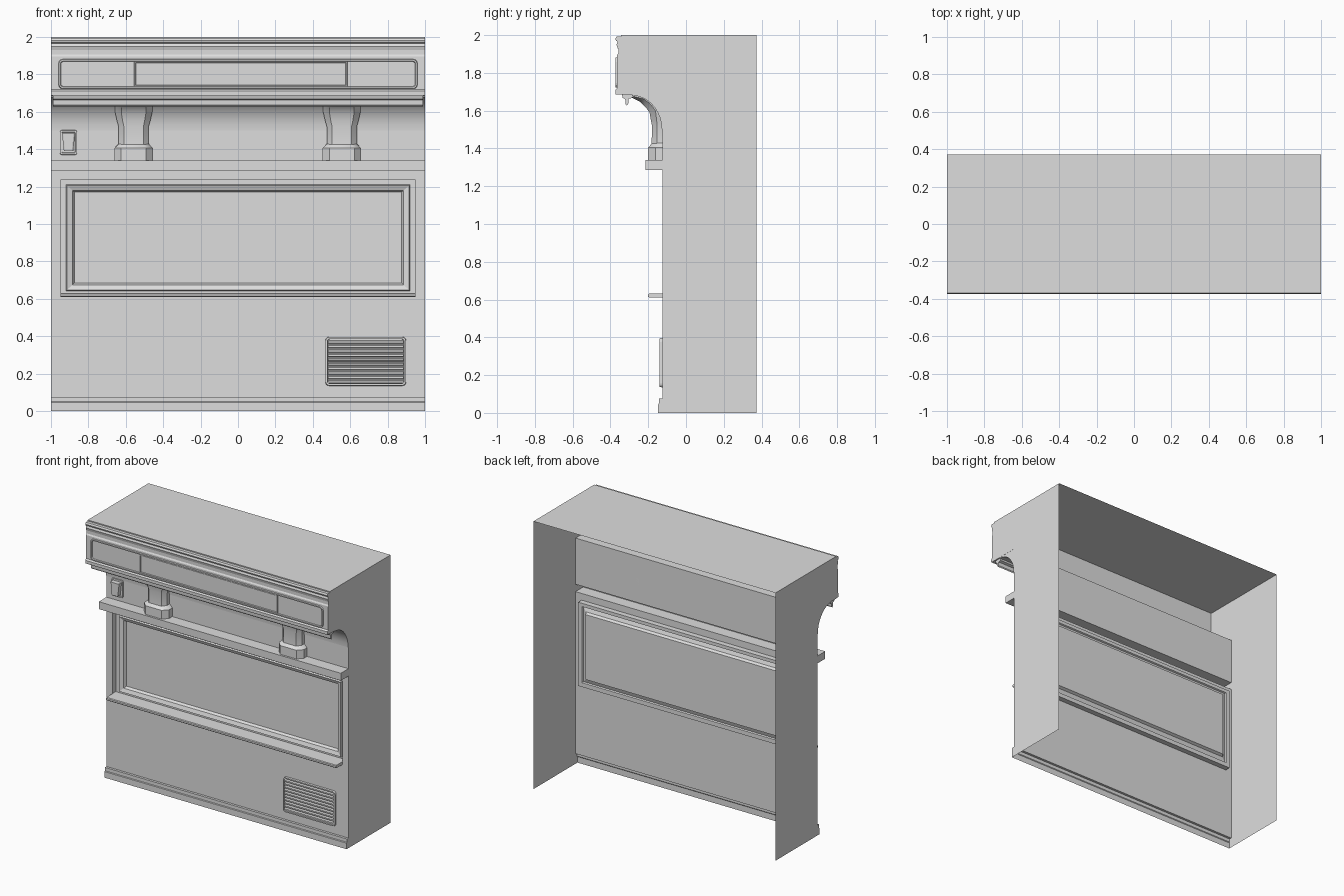
import bpy, bmesh, math
from mathutils import Vector

cube = bpy.data.objects.get("Cube")
if cube:
    bpy.data.objects.remove(cube, do_unlink=True)

grey = bpy.data.materials.new("plain grey")
grey.use_nodes = True
COLOUR = (0.73, 0.73, 0.73, 1)
grey.diffuse_color = COLOUR
grey.node_tree.nodes["Principled BSDF"].inputs["Base Color"].default_value = COLOUR

WALL, SIGN, BACK, TOP = -0.125, -0.345, 0.372, 2.0


def finish(name, bm, fix_normals=True, smooth=False):
    bmesh.ops.remove_doubles(bm, verts=bm.verts, dist=0.0002)
    if fix_normals:
        bmesh.ops.recalc_face_normals(bm, faces=bm.faces)
    mesh = bpy.data.meshes.new(name)
    bm.to_mesh(mesh)
    bm.free()
    mesh.materials.append(grey)
    obj = bpy.data.objects.new(name, mesh)
    bpy.context.collection.objects.link(obj)
    if smooth:
        bpy.ops.object.select_all(action='DESELECT')
        obj.select_set(True)
        bpy.context.view_layer.objects.active = obj
        bpy.ops.object.shade_smooth_by_angle(angle=math.radians(35))


def loft(bm, loops, closed=True):
    """Skin a list of point loops and return the vertex loops."""
    rows = [[bm.verts.new(p) for p in loop] for loop in loops]
    for a, b in zip(rows, rows[1:]):
        n = len(a)
        for i in range(n if closed else n - 1):
            j = (i + 1) % n
            bm.faces.new((a[i], a[j], b[j], b[i]))
    return rows


def rounded_rect(x0, x1, z0, z1, y, r):
    r = max(r, 0.0005)
    corners = ((x1 - r, z0 + r, -90), (x1 - r, z1 - r, 0),
               (x0 + r, z1 - r, 90), (x0 + r, z0 + r, 180))
    return [(cx + r * math.cos(math.radians(a + s)), y, cz + r * math.sin(math.radians(a + s)))
            for cx, cz, a in corners for s in (0, 30, 60, 90)]


def panel(name, rect, steps):
    """Front-facing panel of nested outlines; each step is (inset, y, corner radius)."""
    x0, x1, z0, z1 = rect
    bm = bmesh.new()
    rows = loft(bm, [rounded_rect(x0 + d, x1 - d, z0 + d, z1 - d, y, r) for d, y, r in steps])
    bm.faces.new(rows[-1])
    finish(name, bm, False)


def extrude_x(name, profile, half, smooth=False):
    bm = bmesh.new()
    for end in loft(bm, [[(x, y, z) for y, z in profile] for x in (-half, half)]):
        bm.faces.new(end)
    finish(name, bm, smooth=smooth)


# Hollow shell: the profile runs up the front and back over the roof
WIN_LOW, WIN_HIGH, SIGN_LOW = 0.605, 1.285, 1.685
front = [(-0.147, 0), (-0.147, 0.045), (-0.143, 0.05), (-0.143, 0.075), (WALL, 0.075),
         (WALL, WIN_LOW), (WALL, WIN_HIGH), (-0.215, WIN_HIGH), (-0.215, 1.34), (WALL, 1.34),
         (WALL, SIGN_LOW), (SIGN, SIGN_LOW), (SIGN, TOP), (BACK, TOP)]
bm = bmesh.new()
ends = loft(bm, [[(x, y, z) for y, z in front] for x in (-1, 1)], closed=False)
for row in ends:
    foot = bm.verts.new((row[0].co.x, BACK, 0))
    bm.faces.new(row + [foot])
bmesh.ops.recalc_face_normals(bm, faces=bm.faces)
# Leave the window strip open for its recessed panel
strip = [f for f in bm.faces if len(f.verts) == 4
         and abs(f.calc_center_median().z - (WIN_LOW + WIN_HIGH) / 2) < 0.01]
bmesh.ops.delete(bm, geom=strip, context='FACES')
finish("shop_shell", bm, False)

# Window wall with a stepped recess and a raised inner frame
bm = bmesh.new()
rects = [(1, WIN_LOW, WIN_HIGH, WALL), (0.95, 0.63, 1.235, WALL), (0.95, 0.63, 1.235, -0.085),
         (0.92, 0.642, 1.21, -0.085), (0.915, 0.647, 1.205, -0.095), (0.885, 0.675, 1.18, -0.085),
         (0.875, 0.685, 1.17, -0.065)]
rows = loft(bm, [rounded_rect(-x, x, a, b, y, 0) for x, a, b, y in rects])
bm.faces.new(rows[-1])
finish("window_wall", bm, False)

extrude_x("window_sill", [(-0.085, 0.61), (-0.195, 0.61), (-0.2, 0.615), (-0.2, 0.627),
                          (-0.195, 0.632), (-0.085, 0.632)], 0.95)

# Curved cove joining the wall to the sign underside
cove = [(-0.285 + 0.157 * math.sin(math.radians(a)), 1.5 + 0.18 * math.cos(math.radians(a)))
        for a in range(0, 91, 10)]
extrude_x("cove", cove + [(WALL, 1.5), (WALL, SIGN_LOW), (-0.285, SIGN_LOW)], 0.999, smooth=True)

# Cornice, sign base and shutter rail
extrude_x("cornice", [(SIGN, 1.93), (-0.362, 1.93), (-0.368, 1.95), (-0.362, 1.965), (-0.371, 1.97),
                      (-0.374, 1.98), (-0.368, 1.992), (SIGN, 1.992)], 1)
extrude_x("sign_base", [(SIGN, 1.686), (-0.372, 1.686), (-0.374, 1.69), (-0.374, 1.71),
                        (-0.364, 1.72), (-0.364, 1.895), (-0.358, 1.905), (-0.358, 1.93),
                        (SIGN, 1.93)], 1)
extrude_x("shutter_rail", [(-0.34, 1.685), (-0.335, 1.668), (-0.322, 1.662), (-0.32, 1.635),
                           (-0.313, 1.628), (-0.306, 1.635), (-0.304, 1.662), (-0.285, 1.668),
                           (-0.28, 1.685)], 0.99)

# Sign frame with a raised blank centre board
panel("sign_frame", (-0.96, 0.96, 1.722, 1.882),
      [(0, -0.364, 0.025), (0.002, -0.374, 0.024), (0.01, -0.374, 0.018), (0.013, -0.366, 0.016)])
panel("sign_board", (-0.555, 0.585, 1.733, 1.871),
      [(0, -0.366, 0), (0.002, -0.373, 0), (0.008, -0.373, 0), (0.01, -0.367, 0)])

# Curved brackets: wall-side point, outer point, half width
SECTIONS = [((-0.125, 1.34), (-0.2, 1.34), 0.103), ((-0.125, 1.405), (-0.2, 1.405), 0.103),
            ((-0.125, 1.43), (-0.182, 1.425), 0.08), ((-0.125, 1.52), (-0.18, 1.52), 0.08),
            ((-0.126, 1.56), (-0.186, 1.55), 0.09), ((-0.13, 1.61), (-0.193, 1.59), 0.1),
            ((-0.16, 1.65), (-0.215, 1.62), 0.1), ((-0.2, 1.675), (-0.245, 1.648), 0.1),
            ((-0.27, 1.684), (-0.285, 1.668), 0.1)]
for side, cx in (("right", -0.558), ("left", 0.555)):
    bm = bmesh.new()
    loops = []
    for inner, outer, w in SECTIONS:
        a, b = Vector((0, *inner)), Vector((0, *outer))
        loops.append([a.lerp(b, t) + Vector((cx + w * s, 0, 0))
                      for s, t in ((-1, 0), (-1, 0.5), (-0.65, 1), (0.65, 1), (1, 0.5), (1, 0))])
    rows = loft(bm, loops)
    bm.faces.new(rows[0])
    bm.faces.new(rows[-1])
    finish(side + "_bracket", bm, smooth=True)

# Wall box with a tapered cover
panel("wall_plate", (-0.952, -0.86, 1.37, 1.502),
      [(0, WALL, 0.01), (0.001, -0.135, 0.01), (0.01, -0.135, 0.005), (0.012, -0.13, 0.004)])
bm = bmesh.new()
rows = loft(bm, [[(-0.906 + s * w, y, z) for s, w, z in
                  ((-1, lo, 1.39), (1, lo, 1.39), (1, hi, 1.485), (-1, hi, 1.485))]
                 for y, lo, hi in ((-0.13, 0.025, 0.035), (-0.16, 0.025, 0.035), (-0.165, 0.018, 0.027))])
bm.faces.new(rows[-1])
finish("wall_box_cover", bm)

# Vent with slanted slats
panel("vent_frame", (0.467, 0.899, 0.135, 0.397),
      [(0, WALL, 0.02), (0.002, -0.139, 0.019), (0.011, -0.139, 0.012), (0.013, -0.127, 0.01)])
bm = bmesh.new()
SLATS = 10
pitch = 0.236 / SLATS
for i in range(SLATS):
    z = 0.148 + i * pitch
    ends = loft(bm, [[(x, -0.127, z), (x, -0.138, z + 0.003), (x, -0.138, z + 0.013),
                      (x, -0.127, z + 0.018)] for x in (0.48, 0.886)])
    for end in ends:
        bm.faces.new(end)
finish("vent_slats", bm)
